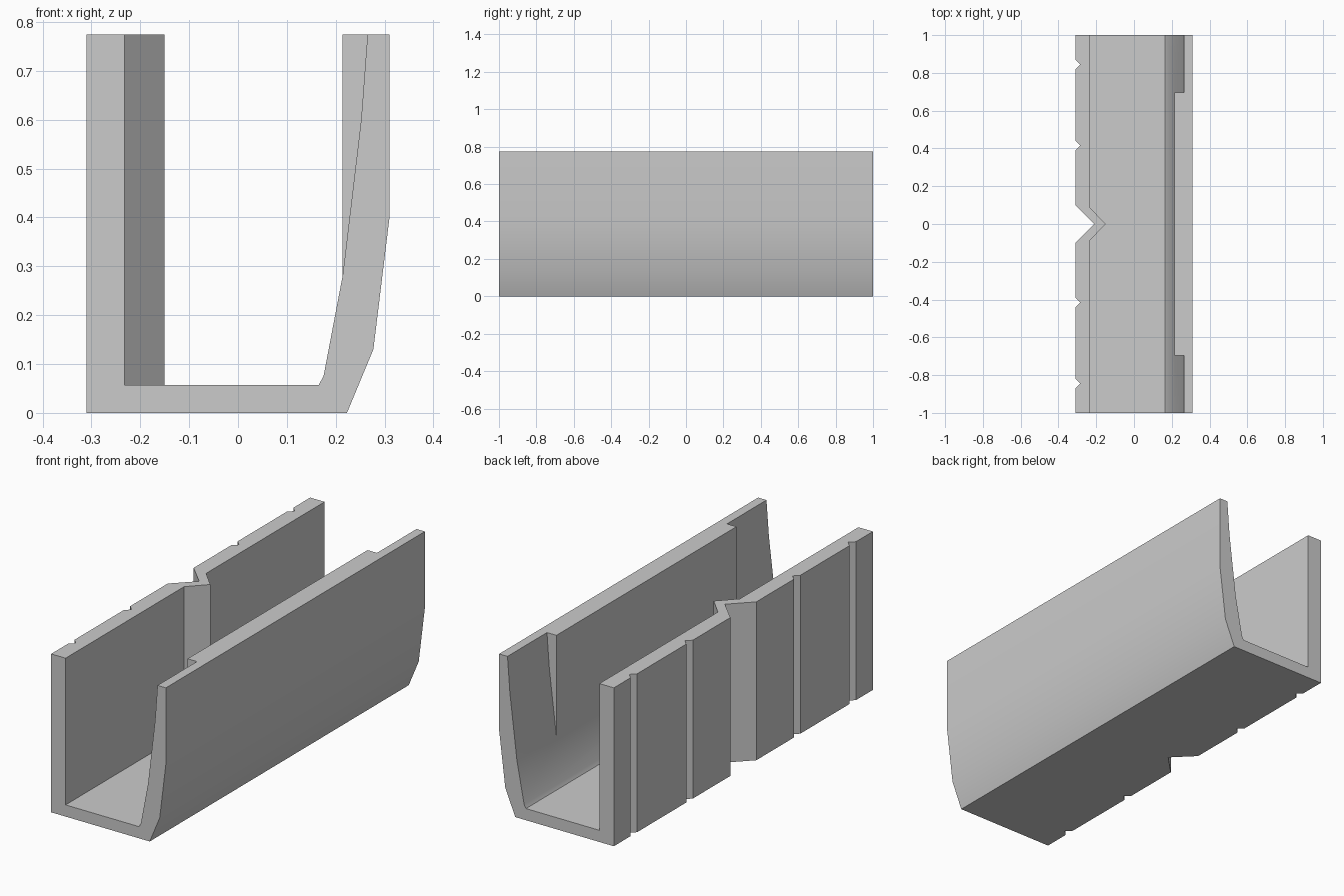
import bpy
import math
from mathutils import Vector

if "Cube" in bpy.data.objects:
    bpy.data.objects.remove(bpy.data.objects["Cube"], do_unlink=True)

HEIGHT = 0.774
FLOOR = 0.057

grey = bpy.data.materials.new("plain grey")
grey.use_nodes = True
colour = (0.6, 0.6, 0.6, 1)
grey.diffuse_color = colour
grey.node_tree.nodes["Principled BSDF"].inputs["Base Color"].default_value = colour


def prism(name, points, axis, low, high):
    """Extrude a closed profile: x-z points along y, or x-y points along z."""
    def place(p, t):
        return (p[0], t, p[1]) if axis == "y" else (p[0], p[1], t)
    n = len(points)
    verts = [place(p, t) for t in (low, high) for p in points]
    faces = [tuple(range(n)), tuple(range(n, 2 * n))]
    faces += [(i, (i + 1) % n, (i + 1) % n + n, i + n) for i in range(n)]
    mesh = bpy.data.meshes.new(name)
    mesh.from_pydata(verts, [], faces)
    mesh.materials.append(grey)
    obj = bpy.data.objects.new(name, mesh)
    bpy.context.collection.objects.link(obj)
    # make all faces point outwards
    bpy.context.view_layer.objects.active = obj
    obj.select_set(True)
    bpy.ops.object.mode_set(mode="EDIT")
    bpy.ops.mesh.select_all(action="SELECT")
    bpy.ops.mesh.normals_make_consistent(inside=False)
    bpy.ops.object.mode_set(mode="OBJECT")
    obj.select_set(False)
    return obj


def combine(target, tool, operation):
    """Apply a boolean and discard the helper."""
    tool.hide_render = True
    mod = target.modifiers.new(tool.name, "BOOLEAN")
    mod.operation = operation
    mod.solver = "EXACT"
    mod.object = tool
    bpy.context.view_layer.objects.active = target
    bpy.ops.object.modifier_apply(modifier=mod.name)
    bpy.data.objects.remove(tool, do_unlink=True)


# Channel: straight wall, floor and flared wall in one section
section = [(-0.31, 0), (0.223, 0), (0.277, 0.13), (0.31, 0.40), (0.31, HEIGHT),
           (0.214, HEIGHT), (0.214, 0.28), (0.175, 0.075), (0.165, FLOOR),
           (-0.232, FLOOR), (-0.232, HEIGHT), (-0.31, HEIGHT)]
channel = prism("channel", section, "y", -1, 1)

# Folded rib inside the straight wall
rib = [(-0.27, 0.085), (-0.232, 0.085), (-0.15, 0), (-0.232, -0.085), (-0.27, -0.085)]
combine(channel, prism("rib", rib, "z", FLOOR / 2, HEIGHT), "UNION")


# Upright V grooves on the outside of the straight wall
def groove(y, depth, half):
    margin = 0.05
    spread = half * (1 + margin / depth)
    points = [(-0.31 - margin, y - spread), (-0.31 + depth, y), (-0.31 - margin, y + spread)]
    combine(channel, prism("groove_cutter", points, "z", -0.1, 1), "DIFFERENCE")


groove(0, 0.1, 0.1)
for side in (-1, 1):
    for y in (0.415, 0.845):
        groove(side * y, 0.025, 0.025)

# Tapered pockets at both ends of the flared wall
pocket = [(0.214, 0.28), (0.252, 0.6), (0.265, HEIGHT), (0.275, 0.9), (0.19, 0.9), (0.19, 0.3)]
for low, high in ((-1.1, -0.695), (0.695, 1.1)):
    combine(channel, prism("pocket_cutter", pocket, "y", low, high), "DIFFERENCE")

# Smooth only the gentle bends of the flared wall
bpy.ops.object.select_all(action="DESELECT")
channel.select_set(True)
bpy.context.view_layer.objects.active = channel
bpy.ops.object.shade_smooth_by_angle(angle=math.radians(30))
